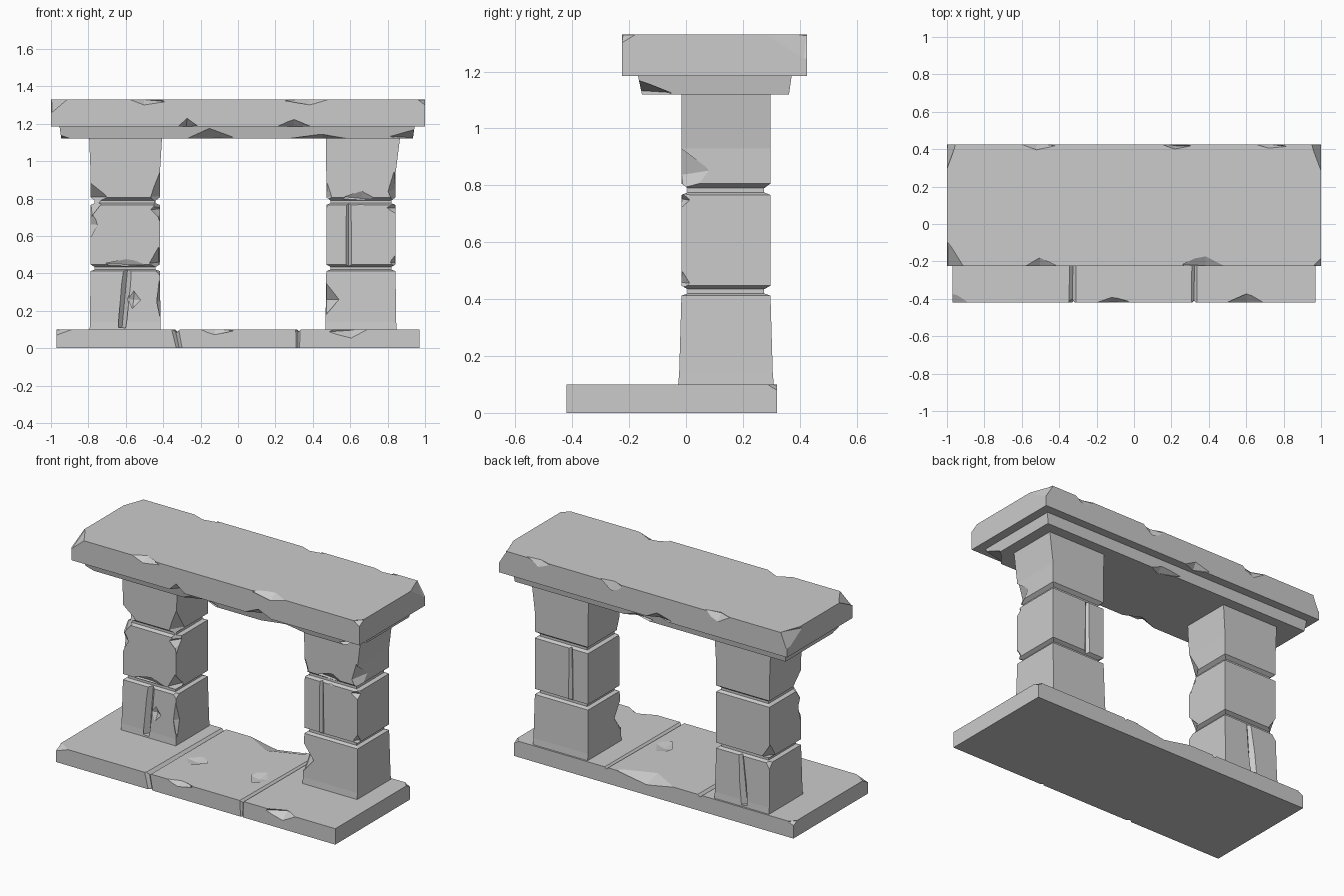
import bpy, bmesh, random
from mathutils import Matrix, Vector, Euler

random.seed(4)


def finish(name, bm):
    bmesh.ops.recalc_face_normals(bm, faces=bm.faces)
    mesh = bpy.data.meshes.new(name)
    bm.to_mesh(mesh)
    bm.free()
    ob = bpy.data.objects.new(name, mesh)
    bpy.context.collection.objects.link(ob)
    return ob


def loft(name, sections):
    """Stack rectangles (z, x0, x1, y0, y1) into one closed solid."""
    bm = bmesh.new()
    rings = [[bm.verts.new((x, y, z)) for x, y in ((a, c), (b, c), (b, d), (a, d))]
             for z, a, b, c, d in sections]
    for lo, hi in zip(rings, rings[1:]):
        for i in range(4):
            j = (i + 1) % 4
            bm.faces.new((lo[i], lo[j], hi[j], hi[i]))
    bm.faces.new(rings[0][::-1])
    bm.faces.new(rings[-1])
    return finish(name, bm)


def carve(ob, chips, grooves=()):
    """Knock octahedral chips (x, y, z, rx, ry, rz) and diamond grooves (p, q, radius) out."""
    bm = bmesh.new()
    for x, y, z, rx, ry, rz in chips:
        turn = Euler([random.uniform(-0.12, 0.12) for _ in range(3)]).to_matrix().to_4x4()
        m = Matrix.Translation((x, y, z)) @ turn @ Matrix.Diagonal((rx, ry, rz, 1))
        v = [bm.verts.new(m @ Vector(p)) for p in
             ((1, 0, 0), (0, 1, 0), (-1, 0, 0), (0, -1, 0), (0, 0, 1), (0, 0, -1))]
        for i in range(4):
            bm.faces.new((v[i], v[(i + 1) % 4], v[4]))
            bm.faces.new((v[(i + 1) % 4], v[i], v[5]))
    for p, q, r in grooves:
        p, q = Vector(p), Vector(q)
        m = Matrix.Translation((p + q) / 2) @ (q - p).to_track_quat('Z', 'Y').to_matrix().to_4x4()
        bmesh.ops.create_cone(bm, cap_ends=True, segments=4, radius1=r, radius2=r * 0.8,
                              depth=(q - p).length, matrix=m)
    cutter = finish("chip_cutter", bm)
    cutter.hide_render = True
    mod = ob.modifiers.new("chips", 'BOOLEAN')
    mod.operation, mod.solver, mod.object, mod.use_self = 'DIFFERENCE', 'EXACT', cutter, True
    bpy.context.view_layer.objects.active = ob
    bpy.ops.object.modifier_apply(modifier=mod.name)
    bpy.data.objects.remove(cutter)


# Base slab of three stones
base = loft("base_slab", [(0, -0.97, 0.97, -0.42, 0.32), (0.10, -0.97, 0.97, -0.42, 0.32)])
carve(base,
      [(-0.97, -0.42, 0.10, 0.12, 0.05, 0.03), (0.6, -0.42, 0.10, 0.12, 0.05, 0.05),
       (-0.12, -0.42, 0.10, 0.12, 0.03, 0.03), (0.05, 0.32, 0.10, 0.22, 0.13, 0.035),
       (0.97, 0.32, 0.10, 0.03, 0.04, 0.02), (-0.97, 0.32, 0.10, 0.04, 0.04, 0.02),
       (0.22, -0.1, 0.10, 0.08, 0.12, 0.015), (-0.2, -0.12, 0.10, 0.1, 0.07, 0.012)],
      [((-0.33, -0.5, 0.103), (-0.32, 0.4, 0.103), 0.022),
       ((0.32, -0.5, 0.103), (0.33, 0.4, 0.103), 0.018),
       ((-0.34, -0.423, 0.12), (-0.31, -0.423, -0.02), 0.022),
       ((0.32, -0.423, 0.12), (0.32, -0.423, -0.02), 0.015)])


# Pillars: three stones each, joined by narrow mortar necks
def pillar(name, x0, x1, flare0, flare1):
    n = 0.022
    rows = [(0.095, -0.005, -0.012), (0.14, -0.004, -0.008), (0.412, 0, 0), (0.42, n, n),
            (0.435, n, n), (0.447, 0, 0), (0.766, 0, 0), (0.775, n, n), (0.79, n, n),
            (0.806, 0, 0), (0.93, 0, 0), (1.13, 0, 0)]
    secs = []
    for i, (z, ix, iy) in enumerate(rows):
        a, b = (flare0, flare1) if i == len(rows) - 1 else (0, 0)
        secs.append((z, x0 + ix - a, x1 - ix + b, -0.016 + iy, 0.297 - iy))
    return loft(name, secs)


left = pillar("left_pillar", -0.788, -0.418, 0.008, 0.012)
carve(left,
      [(-0.788, -0.016, 0.80, 0.09, 0.08, 0.10), (-0.418, -0.016, 0.81, 0.05, 0.09, 0.14),
       (-0.418, -0.016, 0.46, 0.06, 0.08, 0.08), (-0.418, -0.016, 0.74, 0.05, 0.06, 0.05),
       (-0.788, -0.016, 0.66, 0.04, 0.03, 0.09), (-0.788, 0.297, 0.45, 0.05, 0.06, 0.08),
       (-0.418, -0.016, 0.25, 0.02, 0.03, 0.12), (-0.56, -0.016, 0.26, 0.04, 0.02, 0.06),
       (-0.6, -0.016, 0.45, 0.15, 0.02, 0.03)],
      [((-0.62, -0.018, 0.11), (-0.59, -0.018, 0.43), 0.028),
       ((-0.62, 0.302, 0.11), (-0.59, 0.302, 0.43), 0.025)])

right = pillar("right_pillar", 0.472, 0.842, 0.002, 0.025)
carve(right,
      [(0.472, -0.016, 0.26, 0.07, 0.06, 0.09), (0.842, -0.016, 0.84, 0.04, 0.10, 0.12),
       (0.842, -0.016, 0.75, 0.05, 0.03, 0.03), (0.472, -0.016, 0.81, 0.03, 0.03, 0.08),
       (0.66, -0.016, 0.80, 0.14, 0.025, 0.04), (0.842, -0.016, 0.46, 0.03, 0.03, 0.04)],
      [((0.592, -0.018, 0.43), (0.592, -0.018, 0.79), 0.018),
       ((0.592, 0.299, 0.43), (0.592, 0.299, 0.79), 0.018)])

# Thin stepped course under the mantel
course = loft("lower_mantel_course",
              [(1.12, -0.945, 0.935, -0.155, 0.362), (1.19, -0.955, 0.945, -0.17, 0.372)])
carve(course,
      [(-0.15, -0.165, 1.12, 0.16, 0.06, 0.055), (0.45, -0.165, 1.12, 0.22, 0.07, 0.025),
       (0.94, -0.165, 1.12, 0.15, 0.12, 0.05), (-0.95, -0.165, 1.12, 0.12, 0.06, 0.02),
       (0.1, 0.368, 1.12, 0.15, 0.04, 0.03)])

# Thick chipped mantel top
top = loft("mantel_slab", [(1.185, -1, 1, -0.225, 0.425), (1.33, -1, 1, -0.225, 0.425)])
carve(top,
      [(-0.5, -0.225, 1.33, 0.12, 0.045, 0.03), (0.38, -0.225, 1.33, 0.15, 0.06, 0.03),
       (-1, -0.225, 1.33, 0.10, 0.13, 0.07), (-1, 0.425, 1.33, 0.045, 0.24, 0.10),
       (1, 0.425, 1.33, 0.05, 0.21, 0.10), (1, -0.225, 1.33, 0.04, 0.05, 0.03),
       (-0.52, 0.425, 1.33, 0.10, 0.03, 0.06), (0.22, 0.425, 1.33, 0.10, 0.025, 0.06),
       (0.72, 0.425, 1.33, 0.12, 0.02, 0.04), (-0.27, -0.225, 1.185, 0.06, 0.05, 0.045),
       (0.3, -0.225, 1.185, 0.10, 0.05, 0.04), (-0.1, 0.425, 1.185, 0.1, 0.03, 0.04)])
